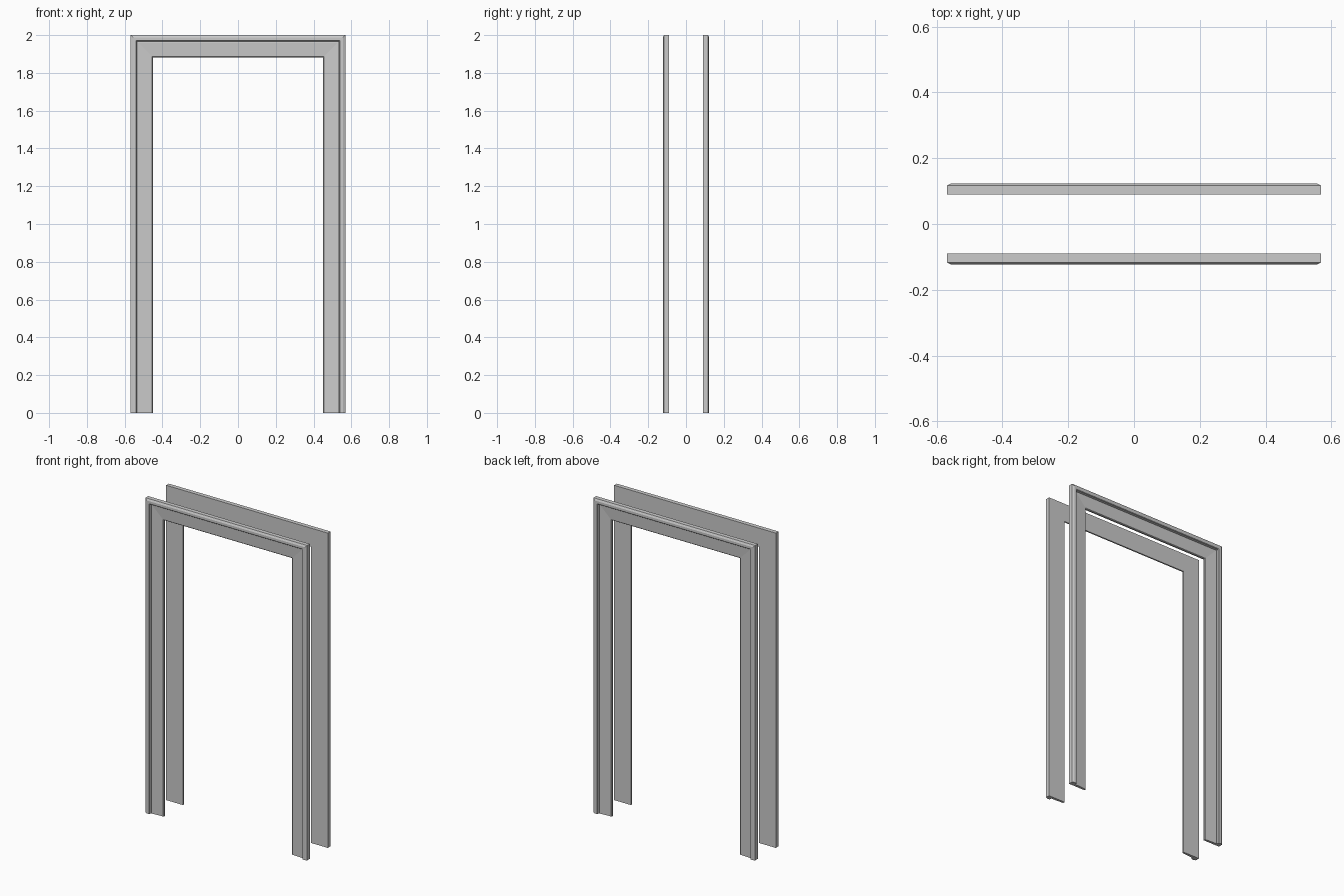
import bpy, bmesh

if "Cube" in bpy.data.objects:
    bpy.data.objects.remove(bpy.data.objects["Cube"])

# Casing profile: (distance out from the opening, depth off the wall)
PROFILE = [(0, 0), (0, .009), (.004, .013), (.080, .018), (.085, .016),
           (.087, .030), (.090, .033), (.106, .033), (.118, .027), (.118, 0)]
HALF_OPENING, OPENING_TOP, WALL = 0.45, 1.882, 0.09


def casing(name, side):
    """Sweep the profile up, across and down with mitred corners."""
    bm = bmesh.new()
    path = [(-1, 0), (-1, 1), (1, 1), (1, 0)]
    rings = []
    for sx, top in path:
        rings.append([bm.verts.new((sx * (HALF_OPENING + u),
                                    side * (WALL + d),
                                    top * (OPENING_TOP + u)))
                      for u, d in PROFILE])
    n = len(PROFILE)
    for a, b in zip(rings, rings[1:]):
        for i in range(n):
            j = (i + 1) % n
            bm.faces.new((a[i], a[j], b[j], b[i]))
    # Closed feet
    bm.faces.new(rings[0])
    bm.faces.new(rings[-1])
    bmesh.ops.recalc_face_normals(bm, faces=bm.faces)
    me = bpy.data.meshes.new(name)
    bm.to_mesh(me)
    bm.free()
    ob = bpy.data.objects.new(name, me)
    bpy.context.collection.objects.link(ob)


# Front and back door casings
casing("front_door_casing", -1)
casing("back_door_casing", 1)
